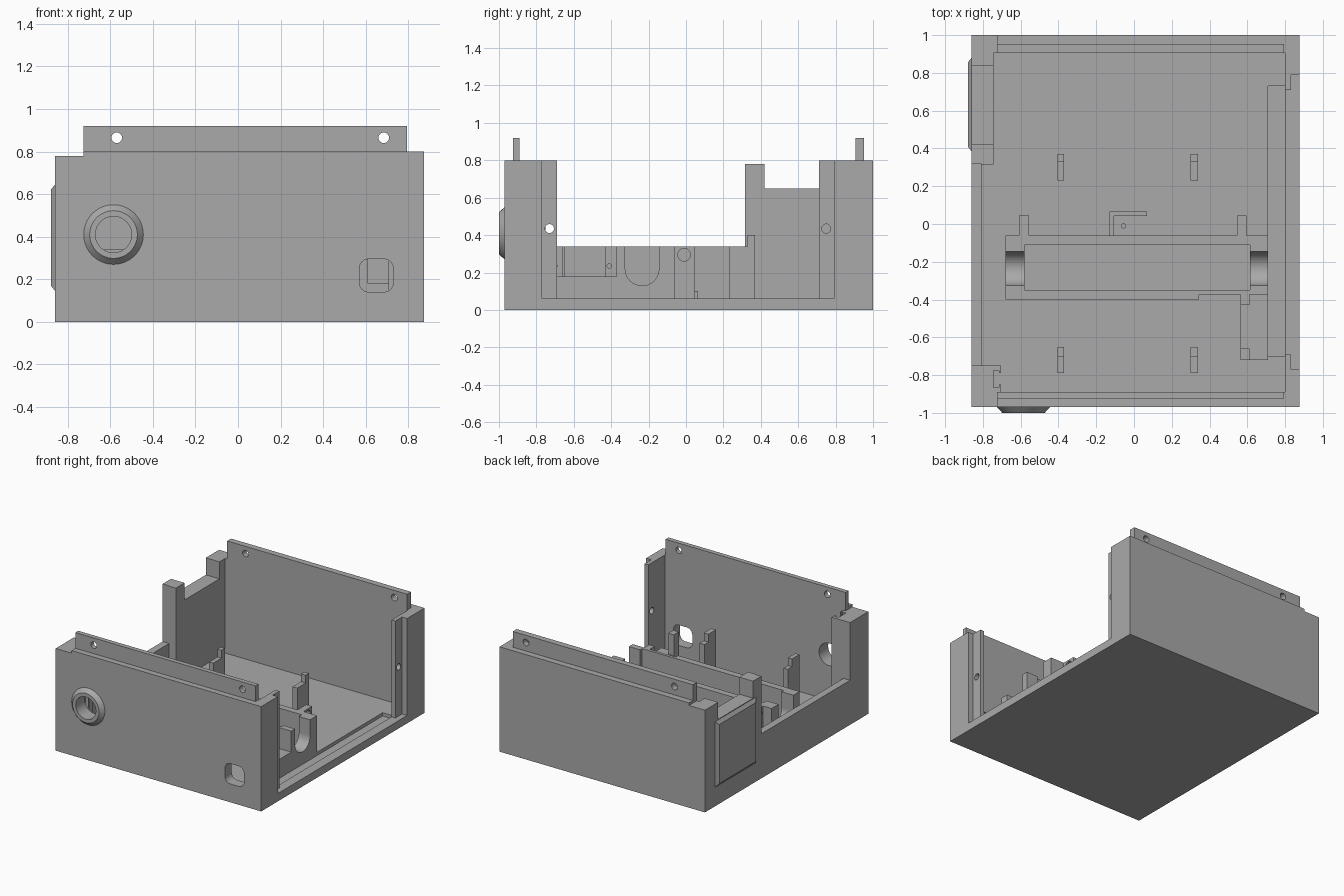
import bpy, bmesh, math
from mathutils import Matrix

old = bpy.data.objects.get("Cube")
if old:
    bpy.data.objects.remove(old, do_unlink=True)

grey = bpy.data.materials.new("plain_grey")
grey.use_nodes = True
grey.diffuse_color = (0.4, 0.4, 0.4, 1)
grey.node_tree.nodes["Principled BSDF"].inputs["Base Color"].default_value = (0.4, 0.4, 0.4, 1)


def finish(name, bm):
    bmesh.ops.recalc_face_normals(bm, faces=bm.faces)
    mesh = bpy.data.meshes.new(name)
    bm.to_mesh(mesh)
    bm.free()
    mesh.materials.append(grey)
    ob = bpy.data.objects.new(name, mesh)
    bpy.context.collection.objects.link(ob)
    return ob


def box(name, x, y, z):
    bm = bmesh.new()
    bmesh.ops.create_cube(bm, size=1)
    for v in bm.verts:
        v.co = [(a + b) / 2 + c * (b - a) for (a, b), c in zip((x, y, z), v.co)]
    return finish(name, bm)


def rod(name, axis, centre, length, r1, r2=None, sides=48):
    bm = bmesh.new()
    bmesh.ops.create_cone(bm, cap_ends=True, segments=sides, radius1=r1,
                          radius2=r1 if r2 is None else r2, depth=length)
    turn = {"X": Matrix.Rotation(math.pi / 2, 4, "Y"),
            "Y": Matrix.Rotation(math.pi / 2, 4, "X"), "Z": Matrix()}[axis]
    bmesh.ops.transform(bm, matrix=Matrix.Translation(centre) @ turn, verts=bm.verts)
    return finish(name, bm)


def combine(ob, others, operation="DIFFERENCE"):
    for other in others:
        mod = ob.modifiers.new("combine", "BOOLEAN")
        mod.operation, mod.solver, mod.object = operation, "EXACT", other
        bpy.context.view_layer.update()
        graph = bpy.context.evaluated_depsgraph_get()
        mesh = bpy.data.meshes.new_from_object(ob.evaluated_get(graph))
        ob.modifiers.clear()
        ob.data = mesh
        bpy.data.objects.remove(other, do_unlink=True)


def smooth(ob):
    bpy.ops.object.select_all(action="DESELECT")
    ob.select_set(True)
    bpy.context.view_layer.objects.active = ob
    bpy.ops.object.shade_smooth_by_angle(angle=math.radians(25))


FLOOR = 0.06
BASE = FLOOR - 0.01   # fittings sink slightly into the floor

# Outer case with inner cavity and open sides
case = box("case", (-0.86, 0.875), (-0.97, 1.0), (0, 0.8))
combine(case, [
    box("cavity", (-0.805, 0.80), (-0.89, 0.905), (FLOOR, 1)),
    box("side_opening", (0.7, 1), (-0.69, 0.71), (FLOOR, 1)),
    box("panel_recess", (0.832, 1), (-0.77, 0.79), (FLOOR, 1)),
    box("low_side", (-1, -0.7), (-0.75, 0.32), (0.34, 1)),
    box("corner_step", (-1, -0.725), (-1.1, 1.1), (0.78, 1)),
    box("panel_groove", (0.71, 0.80), (-0.70, 0.73), (0.035, 0.2)),
])

# Thick side wall and slotted corner post
side = box("thick_side_wall", (-0.81, -0.745), (0.315, 0.91), (BASE, 0.78))
post = box("slotted_post", (-0.81, -0.705), (-0.895, -0.75), (BASE, 0.78))
combine(post, [box("slot", (-0.745, -0.715), (-0.865, -0.775), (FLOOR, 1)),
               box("slot_mouth", (-0.73, -0.69), (-0.85, -0.79), (FLOOR, 1))])
combine(case, [side, post], "UNION")
combine(case, [box("side_dip", (-1, -0.74), (0.42, 0.84), (0.65, 1))])

# Bevelled side pad
pad = box("side_pad", (-0.88, -0.86), (0.385, 0.88), (0.145, 0.645))
for v in pad.data.vertices:
    if v.co.x < -0.87:
        v.co.y += 0.025 if v.co.y < 0.6 else -0.025
        v.co.z += 0.025 if v.co.z < 0.4 else -0.025

# Port ring, port hole and rounded square socket
port = (-0.585, -0.93, 0.41)
ring = rod("port_ring", "Y", (-0.585, -0.985, 0.41), 0.03, 0.14, 0.112, 64)
if max(math.hypot(v.co.x + 0.585, v.co.z - 0.41) for v in ring.data.vertices if v.co.y < -0.99) > 0.12:
    for v in ring.data.vertices:
        v.co.y = -1.97 - v.co.y
    ring.data.flip_normals()
combine(ring, [rod("port_cut", "Y", port, 0.4, 0.085)])
socket = box("socket_cut", (0.57, 0.73), (-1.1, -0.8), (0.14, 0.295))
bm = bmesh.new()
bm.from_mesh(socket.data)
edges = [e for e in bm.edges if abs(e.verts[0].co.y - e.verts[1].co.y) > 0.1]
bmesh.ops.bevel(bm, geom=edges, offset=0.045, segments=6, profile=0.5, affect="EDGES")
bm.to_mesh(socket.data)
bm.free()
combine(case, [rod("port_cut", "Y", port, 0.4, 0.085), socket])

# Screw holes in the side flanges
combine(case, [rod("flange_hole", "X", (0.82, y, 0.435), 0.1, 0.024, sides=24)
               for y in (-0.73, 0.75)])
smooth(case)
smooth(ring)

# Raised lips with screw holes
for name, y in (("front_lip", (-0.925, -0.89)), ("back_lip", (0.905, 0.952))):
    lip = box(name, (-0.725, 0.795), y, (0.79, 0.92))
    combine(lip, [rod("lip_hole", "Y", (x, sum(y) / 2, 0.865), 0.2, 0.025, sides=24)
                  for x in (-0.57, 0.685)])
    smooth(lip)

# Long cell holder with round cut-outs in its ends
holder = box("cell_holder", (-0.68, 0.71), (-0.40, -0.06), (BASE, 0.34))
combine(holder, [
    box("holder_cavity", (-0.58, 0.615), (-0.35, -0.11), (FLOOR, 1)),
    box("holder_step", (0.345, 1), (-0.5, -0.372), (0, 1)),
    rod("round_cut", "X", (0, -0.235, 0.22), 2, 0.09),
    box("cut_mouth", (-1, 1), (-0.325, -0.145), (0.22, 1)),
])
smooth(holder)

# Drilled fins behind the holder
for name, x in (("right_fin", (-0.61, -0.555)), ("left_fin", (0.545, 0.595))):
    fin = box(name, x, (-0.065, 0.045), (BASE, 0.34))
    combine(fin, [rod("fin_hole", "X", (sum(x) / 2, -0.01, 0.295), 0.2, 0.034, sides=24)])
    smooth(fin)

# Stepped board supports
for x in ((-0.405, -0.37), (0.30, 0.34)):
    for low, tall in (((0.23, 0.33), (0.33, 0.37)), ((-0.70, -0.65), (-0.79, -0.70))):
        box("support_step", x, low, (BASE, 0.34))
        box("support_post", x, tall, (BASE, 0.40))

# Socket mount with two drilled posts
box("socket_mount", (0.565, 0.71), (-0.72, -0.372), (BASE, 0.18))
for y in ((-0.72, -0.66), (-0.43, -0.372)):
    mount = box("mount_post", (0.565, 0.612), y, (0.17, 0.34))
    combine(mount, [rod("pilot_hole", "X", (0.6, sum(y) / 2 - 0.01, 0.235), 0.06, 0.012, sides=16)])

# Low corner stop and locating pin
box("stop_long", (-0.13, 0.07), (0.042, 0.065), (BASE, 0.10))
box("stop_short", (-0.13, -0.105), (-0.065, 0.045), (BASE, 0.10))
rod("locating_pin", "Z", (-0.055, -0.01, 0.065), 0.03, 0.014, sides=16)
